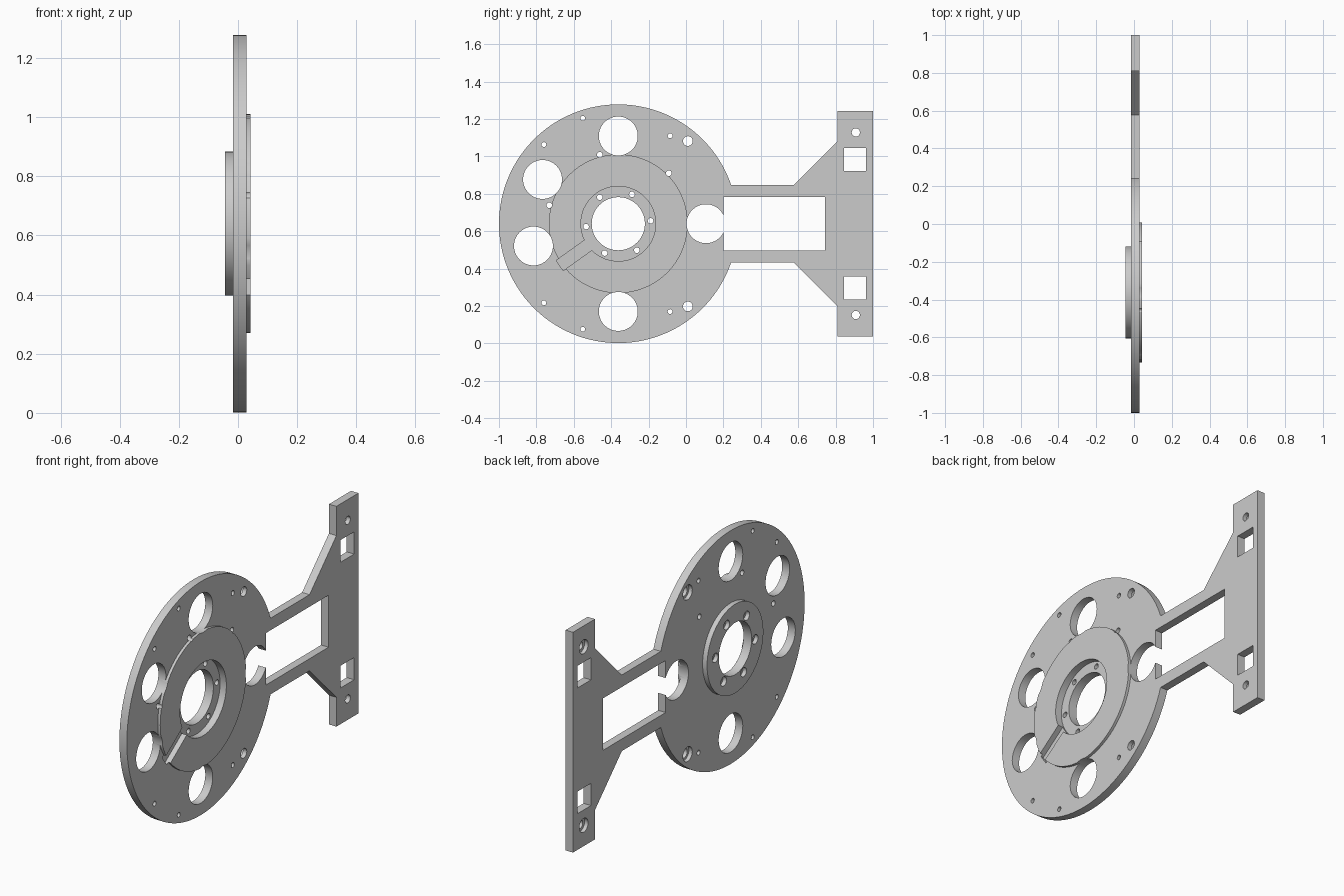
import bpy
import math

cube = bpy.data.objects.get("Cube")
if cube:
    bpy.data.objects.remove(cube, do_unlink=True)

CY, CZ, R = -0.362, 0.64, 0.638            # disc centre and radius
BACK, LOW, HIGH, FACE = -0.044, -0.017, 0.028, 0.043   # x levels of the part

grey = bpy.data.materials.new("machined grey")
grey.use_nodes = True
colour = (0.6, 0.6, 0.6, 1)
grey.diffuse_color = colour
grey.node_tree.nodes["Principled BSDF"].inputs["Base Color"].default_value = colour


def prism(name, points, x0, x1):
    """Solid with a (y, z) outline between two x levels."""
    n = len(points)
    verts = [(x, y, z) for x in (x0, x1) for y, z in points]
    faces = [list(range(n))[::-1], list(range(n, 2 * n))]
    faces += [(i, (i + 1) % n, n + (i + 1) % n, n + i) for i in range(n)]
    mesh = bpy.data.meshes.new(name)
    mesh.from_pydata(verts, [], faces)
    mesh.materials.append(grey)
    obj = bpy.data.objects.new(name, mesh)
    bpy.context.collection.objects.link(obj)
    return obj


def circle(y, z, r, n=32):
    return [(y + r * math.cos(math.tau * i / n), z + r * math.sin(math.tau * i / n))
            for i in range(n)]


def rect(y0, y1, z0, z1):
    return [(y0, z0), (y1, z0), (y1, z1), (y0, z1)]


def combine(tool, operation):
    """Apply a boolean to the body and drop the tool."""
    mod = body.modifiers.new(operation.title(), 'BOOLEAN')
    mod.operation, mod.object, mod.solver = operation, tool, 'EXACT'
    bpy.ops.object.modifier_apply(modifier=mod.name)
    bpy.data.objects.remove(tool, do_unlink=True)


def cut(points, x0=-0.1, x1=0.1):
    combine(prism("cutter", points, x0, x1), 'DIFFERENCE')


# Main plate: round disc, arm and flared mounting foot in one outline
start = math.asin(0.208 / R)
steps = 110
arc = [start + (math.tau - 2 * start) * i / steps for i in range(steps + 1)]
outline = [(CY + R * math.cos(a), CZ + R * math.sin(a)) for a in arc]
foot = [(0.578, 0.208), (0.81, 0.442), (0.81, 0.602), (1.0, 0.602)]
outline += [(y, CZ - h) for y, h in foot]
outline += [(y, CZ + h) for y, h in reversed(foot)]
body = prism("wheel_mount_plate", outline, LOW, HIGH)
bpy.context.view_layer.objects.active = body
body.select_set(True)

# Raised disc on one face, bearing boss on the other
combine(prism("raised_disc", circle(CY, CZ, 0.371, 96), 0.012, FACE), 'UNION')
combine(prism("bearing_boss", circle(CY, CZ, 0.243, 80), BACK, -0.004), 'UNION')

# Bearing pocket and centre bore
cut(circle(CY, CZ, 0.2, 72), 0.005, 0.1)
cut(circle(CY, CZ, 0.142, 64))

# Radial groove from the pocket past the rim of the raised disc
a = math.radians(215.5)
u, v = math.cos(a), math.sin(a)
cut([(CY + r * u - s * v, CZ + r * v + s * u)
     for r, s in ((0.17, -0.033), (0.385, -0.033), (0.385, 0.033), (0.17, 0.033))],
    0.013, 0.1)

# Boss bolt holes with counterbores
for i in range(6):
    a = math.radians(5 + 60 * i)
    y, z = CY + 0.173 * math.cos(a), CZ + 0.173 * math.sin(a)
    cut(circle(y, z, 0.015, 20))
    cut(circle(y, z, 0.025, 24), -0.1, -0.022)

# Large lightening holes
for deg in (0, 90, 149.7, 194.7, 270):
    a = math.radians(deg)
    cut(circle(CY + 0.469 * math.cos(a), CZ + 0.469 * math.sin(a), 0.104, 56))

# Small holes at the rim of the raised disc
for deg in (45, 105, 165):
    a = math.radians(deg)
    cut(circle(CY + 0.382 * math.cos(a), CZ + 0.382 * math.sin(a), 0.015, 20))

# Arm window
cut(rect(0.2, 0.742, CZ - 0.142, CZ + 0.142))

# Holes mirrored above and below the middle
for side in (-1, 1):
    for y, h in ((-0.552, 0.564), (-0.76, 0.423), (-0.085, 0.47)):
        cut(circle(y, CZ + side * h, 0.013, 20))
    cut(circle(0.01, CZ + side * 0.442, 0.026, 28))
    cut(circle(0.01, CZ + side * 0.442, 0.04, 32), -0.1, 0.004)
    cut(circle(0.908, CZ + side * 0.488, 0.022, 28))
    cut(circle(0.908, CZ + side * 0.488, 0.038, 32), -0.1, 0.004)
    low, high = sorted((CZ + side * 0.283, CZ + side * 0.404))
    cut(rect(0.845, 0.963, low, high))

bpy.ops.object.shade_smooth_by_angle(angle=math.radians(30))
